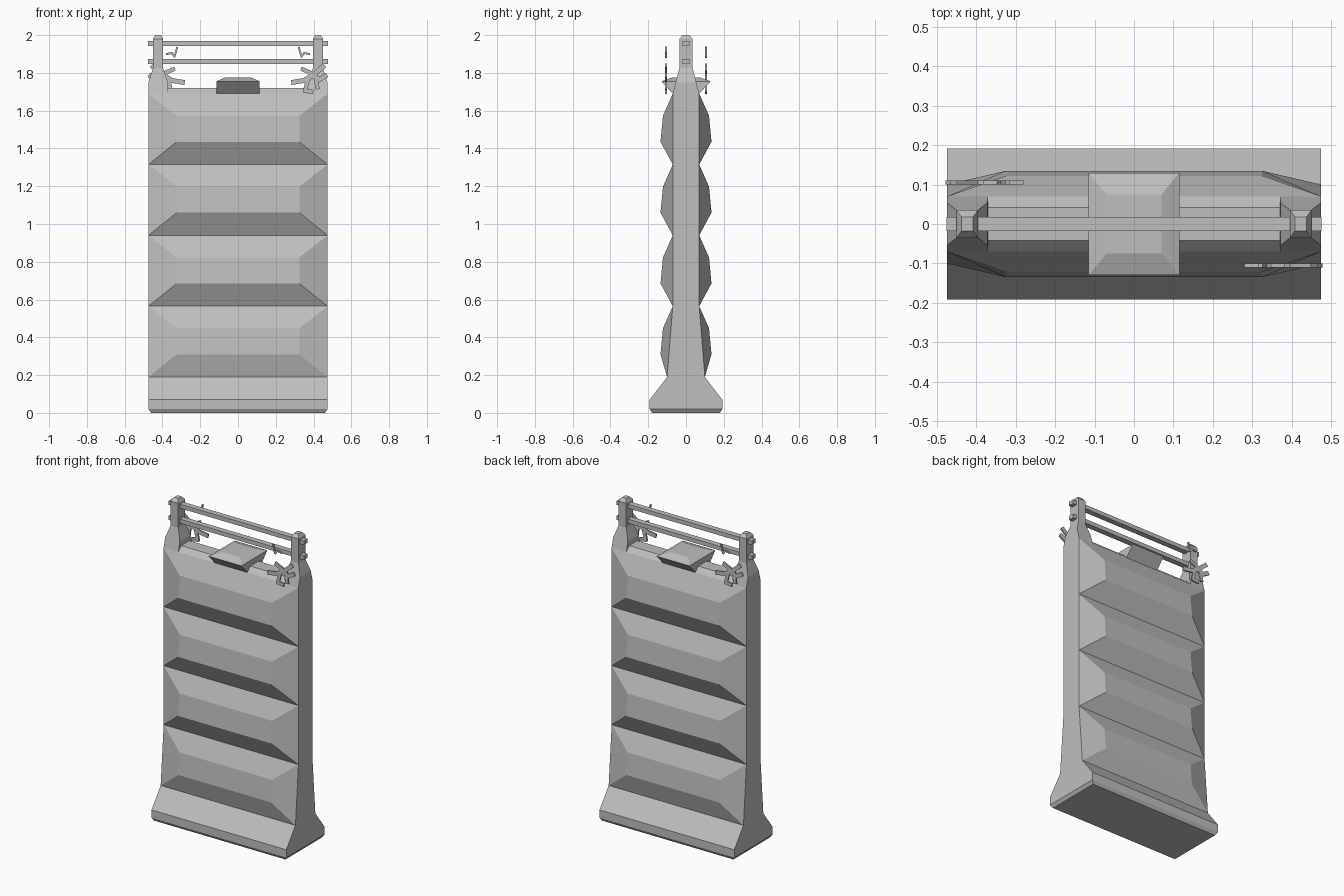
import bpy, bmesh, math
from mathutils import Vector

cube = bpy.data.objects.get("Cube")
if cube:
    bpy.data.objects.remove(cube)

grey = bpy.data.materials.new("concrete_grey")
grey.use_nodes = True
colour = (0.52, 0.52, 0.52, 1)
grey.diffuse_color = colour
grey.node_tree.nodes["Principled BSDF"].inputs["Base Color"].default_value = colour


def finish(name, bm, closed=True):
    if closed:
        bmesh.ops.recalc_face_normals(bm, faces=bm.faces)
    mesh = bpy.data.meshes.new(name)
    bm.to_mesh(mesh)
    bm.free()
    mesh.materials.append(grey)
    obj = bpy.data.objects.new(name, mesh)
    bpy.context.collection.objects.link(obj)
    return obj


def loft(name, sections):
    """Stack rectangles given as (z, x_min, x_max, half_depth)."""
    bm = bmesh.new()
    rings = [[bm.verts.new(p) for p in
              ((a, -d, z), (b, -d, z), (b, d, z), (a, d, z))]
             for z, a, b, d in sections]
    for low, high in zip(rings, rings[1:]):
        for i in range(4):
            j = (i + 1) % 4
            bm.faces.new((low[i], low[j], high[j], high[i]))
    bm.faces.new(rings[0][::-1])
    bm.faces.new(rings[-1])
    return finish(name, bm)


def box(name, x0, x1, d, z0, z1):
    return loft(name, [(z0, x0, x1, d), (z1, x0, x1, d)])


W = 0.474

# Wall with flared foot
wall = [(0, 0.46, 0.18), (0.02, W, 0.192), (0.07, W, 0.192),
        (0.19, W, 0.1), (0.565, W, 0.07), (1.69, W, 0.07)]
loft("wall", [(z, -x, x, d) for z, x, d in wall])
loft("wall_top", [(1.69, -0.372, 0.372, 0.07), (1.72, -0.372, 0.372, 0.042)])


# Raised bevelled panels, four on each face
def panel(name, z, y_low, side):
    bm = bmesh.new()
    outer = [(-W, y_low, z), (W, y_low, z), (W, 0.07, z + 0.375), (-W, 0.07, z + 0.375)]
    inner = [(-0.325, 0.135, z + 0.12), (0.325, 0.135, z + 0.12),
             (0.325, 0.122, z + 0.258), (-0.325, 0.122, z + 0.258)]
    o, n = [[bm.verts.new((x * side, -y * side, h)) for x, y, h in ring]
            for ring in (outer, inner)]
    bm.faces.new(n)
    for i in range(4):
        j = (i + 1) % 4
        bm.faces.new((o[i], o[j], n[j], n[i]))
    finish(name, bm, closed=False)


for side, label in ((1, "front"), (-1, "back")):
    for i in range(4):
        panel(f"{label}_panel_{i + 1}", 0.19 + 0.375 * i, 0.1 if i == 0 else 0.07, side)

# End posts with sloped shoulders and small caps
post = [(1.69, 0.37, W, 0.07), (1.75, 0.372, W, 0.054), (1.825, 0.396, 0.45, 0.035),
        (1.98, 0.396, 0.45, 0.035), (2.0, 0.408, 0.438, 0.018)]
loft("left_post", post)
loft("right_post", [(z, -b, -a, d) for z, a, b, d in post])

# Rails through the posts
box("lower_rail", -0.476, 0.476, 0.018, 1.847, 1.873)
box("upper_rail", -0.476, 0.476, 0.018, 1.942, 1.968)

# Central hood, undercut below and bevelled on top
loft("hood", [(1.69, -0.115, 0.115, 0.07), (1.755, -0.115, 0.115, 0.13),
              (1.775, -0.07, 0.07, 0.075)])

# Flat twig shapes, as strokes of (x, z) points
strokes = [
    (0.026, [(0.29, 1.75), (0.35, 1.76), (0.4, 1.79), (0.452, 1.835)]),
    (0.022, [(0.34, 1.82), (0.385, 1.8), (0.375, 1.77)]),
    (0.026, [(0.4, 1.78), (0.43, 1.765), (0.465, 1.785)]),
    (0.022, [(0.37, 1.765), (0.355, 1.705), (0.392, 1.7)]),
    (0.022, [(0.41, 1.79), (0.42, 1.72)]),
    (0.01, [(0.322, 1.935), (0.336, 1.885), (0.35, 1.905), (0.378, 1.9)]),
]


def twig(name, side):
    bm = bmesh.new()
    for width, points in strokes:
        for a, b in zip(points, points[1:]):
            a, b = Vector(a), Vector(b)
            along = (b - a).normalized() * width * 0.3
            across = Vector((-along.y, along.x)).normalized() * width / 2
            a, b = a - along, b + along
            rings = [[bm.verts.new((p.x * side, y * side, p.y))
                      for p in (a - across, b - across, b + across, a + across)]
                     for y in (-0.11, -0.1)]
            bm.faces.new(rings[0])
            bm.faces.new(rings[1][::-1])
            for i in range(4):
                j = (i + 1) % 4
                bm.faces.new((rings[0][i], rings[1][i], rings[1][j], rings[0][j]))
    finish(name, bm)


twig("front_twig", 1)
twig("back_twig", -1)
